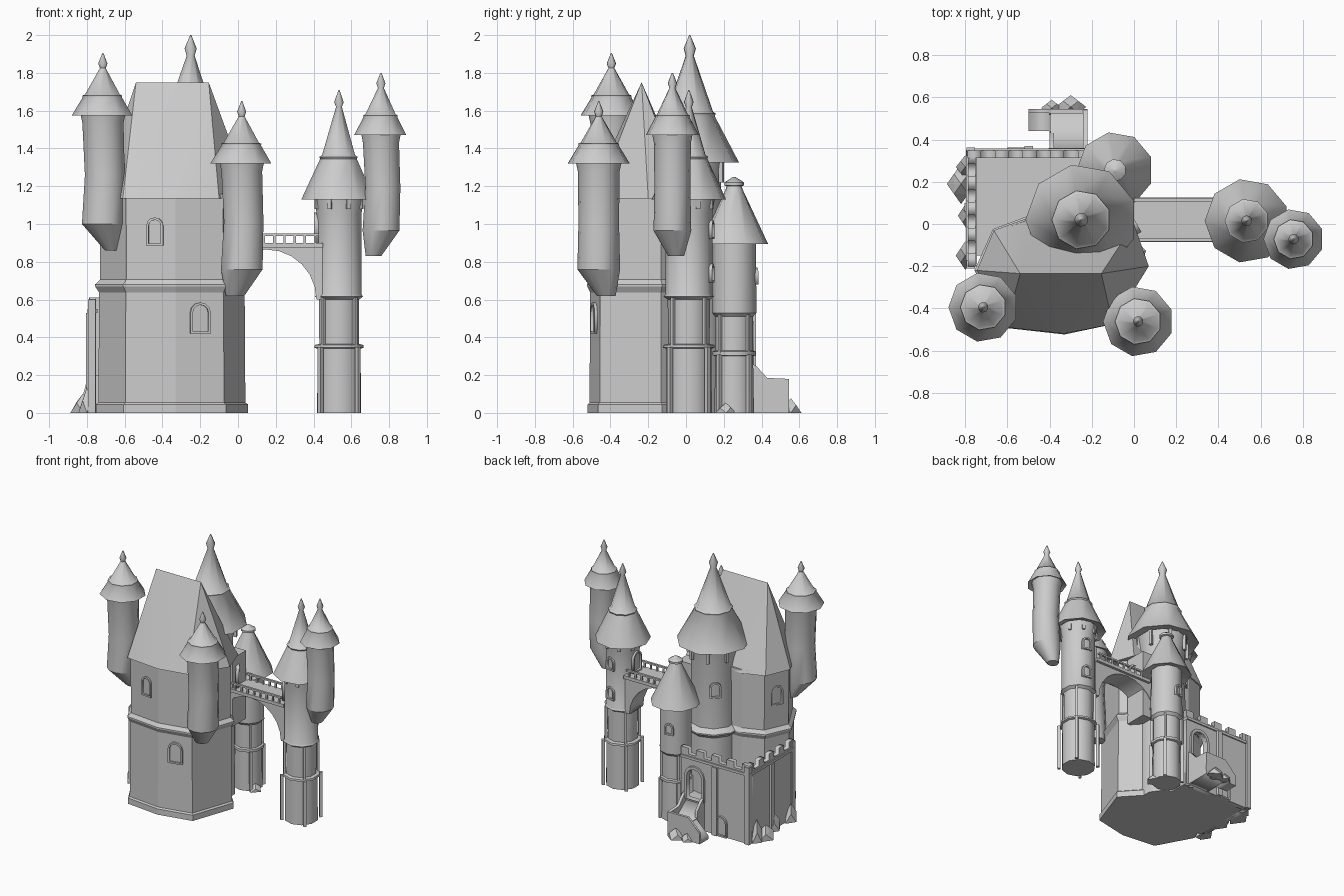
import bpy, bmesh, math, random
from mathutils import Matrix, Vector

if "Cube" in bpy.data.objects:
    bpy.data.objects.remove(bpy.data.objects["Cube"])
random.seed(4)
C = (-0.35, -0.22)          # keep centre
TAU = math.tau

def finish(name, bm, smooth=0):
    bmesh.ops.recalc_face_normals(bm, faces=bm.faces)
    me = bpy.data.meshes.new(name)
    bm.to_mesh(me); bm.free()
    ob = bpy.data.objects.new(name, me)
    bpy.context.collection.objects.link(ob)
    if smooth:
        bpy.ops.object.select_all(action='DESELECT')
        ob.select_set(True)
        bpy.context.view_layer.objects.active = ob
        bpy.ops.object.shade_smooth_by_angle(angle=math.radians(smooth))
    return ob

def loft(name, shape, rings, smooth=0):
    """Skin scaled copies of a 2D shape; rings are (scale, z, cx, cy)."""
    bm = bmesh.new()
    rows = [[bm.verts.new((cx + s*px, cy + s*py, z)) for px, py in shape] for s, z, cx, cy in rings]
    n = len(shape)
    for a, b in zip(rows, rows[1:]):
        for i in range(n):
            bm.faces.new((a[i], a[(i+1) % n], b[(i+1) % n], b[i]))
    bm.faces.new(rows[0]); bm.faces.new(rows[-1])
    return finish(name, bm, smooth)

def lathe(name, x, y, prof, n=10, smooth=0):
    circle = [(math.cos(TAU*(i+.5)/n), math.sin(TAU*(i+.5)/n)) for i in range(n)]
    return loft(name, circle, [(p[0], p[1], x + (p[2] if len(p) > 2 else 0),
                                y + (p[3] if len(p) > 2 else 0)) for p in prof], smooth)

def box(name, lo, hi, turn=0):
    bm = bmesh.new()
    bmesh.ops.create_cube(bm, size=1)
    lo, hi = Vector(lo), Vector(hi)
    bm.transform(Matrix.Translation((lo+hi)/2) @ Matrix.Rotation(turn, 4, 'Z') @ Matrix.Diagonal((*(hi-lo), 1)))
    return finish(name, bm)

def stand(name, loops, loc, deg, depth):
    """Upright plate from 2D outlines (later loops are holes), facing the angle deg."""
    cu = bpy.data.curves.new(name, 'CURVE')
    cu.dimensions, cu.fill_mode, cu.extrude = '2D', 'BOTH', depth/2
    for pts in loops:
        sp = cu.splines.new('POLY')
        sp.points.add(len(pts)-1)
        for p, q in zip(sp.points, pts):
            p.co = (q[0], q[1], 0, 1)
        sp.use_cyclic_u = True
    tmp = bpy.data.objects.new(name, cu)
    bpy.context.collection.objects.link(tmp)
    me = bpy.data.meshes.new_from_object(tmp.evaluated_get(bpy.context.evaluated_depsgraph_get()))
    bpy.data.objects.remove(tmp)
    a = math.radians(deg)
    c, s = math.cos(a), math.sin(a)
    me.transform(Matrix(((-s, 0, c, loc[0]), (c, 0, s, loc[1]), (0, 1, 0, loc[2]), (0, 0, 0, 1))))
    ob = bpy.data.objects.new(name, me)
    bpy.context.collection.objects.link(ob)

def arch(w, h, cx=0, z=0):
    r = w/2
    return [(cx-r, z), (cx+r, z)] + [(cx + r*math.cos(t*math.pi/6), z + h-r + r*math.sin(t*math.pi/6)) for t in range(7)]

def window(name, x, y, z, deg, w=.09, h=.15):
    stand(name, [arch(w, h), arch(w-.025, h-.025, 0, .012)], (x, y, z), deg, .024)

def tower_window(name, x, y, r, z, deg, w=.075, h=.1):
    a = math.radians(deg)
    window(name, x + r*math.cos(a), y + r*math.sin(a), z, deg, w, h)

def ribs(name, x, y, r, z0, z1, size=.022, n=4):
    for i in range(n):
        a = TAU*(i+.5)/n
        cx, cy, h = x + r*math.cos(a), y + r*math.sin(a), size/2
        box(f"{name}_{i}", (cx-h, cy-h, z0), (cx+h, cy+h, z1), a)

# Keep: faceted lower and upper body, ledge and steep hipped roof
K = [(-.60, -.485), (-.33, -.515), (-.07, -.46), (.045, -.13), (-.12, .05), (-.5, .03), (-.66, -.03), (-.745, -.22)]
K0 = [(x-C[0], y-C[1]) for x, y in K]
def keep(name, rings): return loft(name, K0, [(s, z, *C) for s, z in rings])
keep("keep_lower", [(1.02, 0), (1.02, .045), (.985, .055), (.975, .66)])
keep("keep_ledge", [(.97, .635), (1.03, .67), (1.03, .68), (.95, .71)])
keep("keep_upper", [(.96, .69), (.97, 1.16)])
bm = bmesh.new()
for x, y in [(-.61, -.49), (-.33, -.52), (-.1, -.475), (.07, -.2), (.0, .0), (-.5, .03), (-.665, -.03), (-.745, -.22)]:
    bm.verts.new((x, y, 1.135))
for x in (-.54, -.155):
    bm.verts.new((x, -.235, 1.75))
bmesh.ops.convex_hull(bm, input=bm.verts)
finish("keep_roof", bm, 28)
window("keep_window_upper", -.44, -.492, .885, -96.5)
window("keep_window_lower", -.2, -.484, .42, -78, .11, .165)
window("keep_window_back", -.69, -.135, .88, 150)
window("keep_bridge_door", .0, .0, .9, 30, .1, .16)
box("bridge_porch", (-.15, -.07, .6), (.0, .1, 1.13))

# Tall central tower behind the keep
T = (-.25, .02)
lathe("central_tower", *T, [(.18, 0), (.175, .64), (.21, .67), (.21, .68), (.17, .71), (.165, 1.22), (.185, 1.34)], 10, 40)
lathe("central_roof", *T, [(.17, 1.35), (.265, 1.325), (.135, 1.57), (.14, 1.585), (.125, 1.595), (.022, 1.89),
                           (.033, 1.93), (.003, 2.0)], 9, 44)
ribs("central_bracket", *T, .18, 1.22, 1.34, n=8)
tower_window("central_window", *T, .163, .95, 130, .085, .12)

# Small back tower
S = (-.09, .255)
lathe("back_tower", *S, [(.105, 0), (.1, .3), (.115, .305), (.115, .325), (.1, .33), (.1, .51), (.118, .53), (.115, .92)], 10, 40)
lathe("back_roof", *S, [(.11, .915), (.182, .895), (.047, 1.18), (.04, 1.2), (.053, 1.205), (.053, 1.22), (.005, 1.25)], 9, 44)
ribs("back_rib_low", *S, .112, 0, .31)
ribs("back_rib_mid", *S, .105, .32, .52, .015)
tower_window("back_window", *S, .112, .68, 100, .07, .09)

# Right tower
R = (.535, .015)
lathe("right_tower", *R, [(.122, 0), (.12, .34), (.137, .345), (.135, .36), (.11, .365), (.112, .6), (.133, .615), (.124, .63),
                          (.124, 1.05), (.14, 1.15)], 10, 40)
lathe("right_roof", *R, [(.13, 1.16), (.2, 1.13), (.1, 1.345), (.105, 1.355), (.09, 1.365), (.016, 1.62),
                         (.026, 1.645), (.003, 1.71)], 9, 44)
ribs("right_rib_low", *R, .14, 0, .35)
ribs("right_rib_mid", *R, .12, .36, .61, .017)
ribs("right_bracket", *R, .125, 1.08, 1.15, n=8)
for z in (.69, .92):
    tower_window(f"right_window_{z}", *R, .12, z, 80)
tower_window("right_bridge_door", *R, .12, .9, 180, .1, .16)

# Hanging turrets: body with a slanted foot, flared roof and finial
for nm, x, y, ze, r, re, zs, dz, fr, dx, dy in (
        ("left_turret", -.715, -.395, 1.575, .114, .165, 1.0, .14, .035, .045, .04),
        ("front_turret", .02, -.462, 1.32, .113, .167, .76, .14, .05, -.035, .04),
        ("right_turret", .757, -.072, 1.47, .1, .143, .965, .135, .042, -.04, .02)):
    zm = zs + (ze-zs)*.45
    lathe(nm, x, y, [(fr, zs-dz, dx, dy), (r, zs, 0, 0), (r*.95, zm, .01, 0), (r*.98, ze-.04, 0, 0),
                     (r*1.1, ze+.02, 0, 0)], 14, 27)
    lathe(nm+"_roof", x, y, [(r*1.05, ze+.02), (re, ze), (re*.65, ze+.095), (re*.66, ze+.105), (re*.58, ze+.11),
                             (.016, ze+.25), (.025, ze+.275), (.003, ze+.33)], 9, 44)

# Bridge with arch below and railings
curve = [(.15 + .265*math.cos(t), .6 + .265*math.sin(t)) for t in [math.pi*i/12 for i in range(13)]]
stand("bridge_arch", [[(-.13, .6), (-.13, .89), (.45, .89), (.45, .6)] + curve], (0, .02, 0), -90, .17)
box("bridge_deck", (-.05, -.085, .875), (.45, .125, .9))
for y in (-.075, .115):
    box("bridge_rail", (0, y-.008, .937), (.43, y+.008, .95))
    for i in range(8):
        x = .03 + i*.054
        box("bridge_post", (x-.006, y-.006, .9), (x+.006, y+.006, .94))

# Courtyard walls with battlements
def battlement(length, n):
    top, step = [], length/(2*n-1)
    for i in range(n):
        a = 2*i*step
        top += [(a, .565), (a, .61), (a+step, .61), (a+step, .565)]
    return [(0, 0)] + top[1:-1] + [(length, .61), (length, 0)]
stand("courtyard_back_wall", [battlement(.59, 5), arch(.13, .24, .12, .22)], (-.2, .33, 0), 90, .035)
stand("courtyard_side_wall", [battlement(.55, 5)], (-.77, .348, 0), 180, .035)
stand("gate_frame", [arch(.17, .265, .12, .22), arch(.13, .24, .12, .221)], (-.2, .345, 0), 90, .03)
window("courtyard_low_door", -.55, .35, 0, 90, .1, .16)
box("back_wall_trim", (-.79, .312, .53), (-.2, .357, .55))
box("side_wall_trim", (-.797, -.2, .53), (-.745, .35, .55))
box("courtyard_floor", (-.77, -.15, .0), (-.2, .33, .2))
for i, (x, y, h) in enumerate(((-.775, .342, .6), (-.775, -.19, .6), (-.5, .35, .53), (-.785, .08, .53))):
    box(f"wall_pillar_{i}", (x-.02, y-.02, 0), (x+.02, y+.02, h))

# Entrance ramp turning towards the left
stand("ramp_body", [[(.34, 0), (.34, .21), (.44, .13), (.53, .13), (.53, 0)]], (-.31, 0, 0), 0, .17)
side = [(.34, 0), (.34, .27), (.375, .245), (.43, .185)]
stand("ramp_parapet_long", [side + [(.54, .18), (.545, 0)]], (-.232, 0, 0), 0, .022)
stand("ramp_parapet_short", [side + [(.44, 0)]], (-.39, 0, 0), 0, .022)
box("ramp_end_wall", (-.4, .525, 0), (-.222, .545, .18))
stand("ramp_lower", [[(-.5, 0), (-.5, .03), (-.4, .13), (-.4, 0)]], (0, .49, 0), -90, .1)
stand("ramp_lower_wall", [[(-.5, 0), (-.5, .08), (-.4, .18), (-.4, 0)]], (0, .536, 0), -90, .018)

# Rocks around the base
for i, (x, y, sx, sy, h) in enumerate((
        (-.3, .555, .065, .05, .08), (-.39, .55, .045, .035, .06),
        (-.82, .19, .06, .085, .11), (-.8, .27, .04, .05, .17), (-.79, .04, .04, .06, .14), (-.8, -.15, .04, .06, .13),
        (.0, .21, .045, .05, .055))):
    bm = bmesh.new()
    bmesh.ops.create_icosphere(bm, subdivisions=2, radius=1)
    for v in bm.verts:
        c = [round(k*1.6)/1.6 for k in v.co]       # coarse snapping gives blocky boulders
        v.co = (x + c[0]*sx*.9, y + c[1]*sy*.9, max(0, c[2])*h*random.uniform(.75, .85))
    bmesh.ops.convex_hull(bm, input=bm.verts)
    loose = [v for v in bm.verts if not v.link_faces]
    bmesh.ops.delete(bm, geom=loose, context='VERTS')
    bmesh.ops.remove_doubles(bm, verts=bm.verts, dist=.0005)
    finish(f"rock_{i}", bm)
